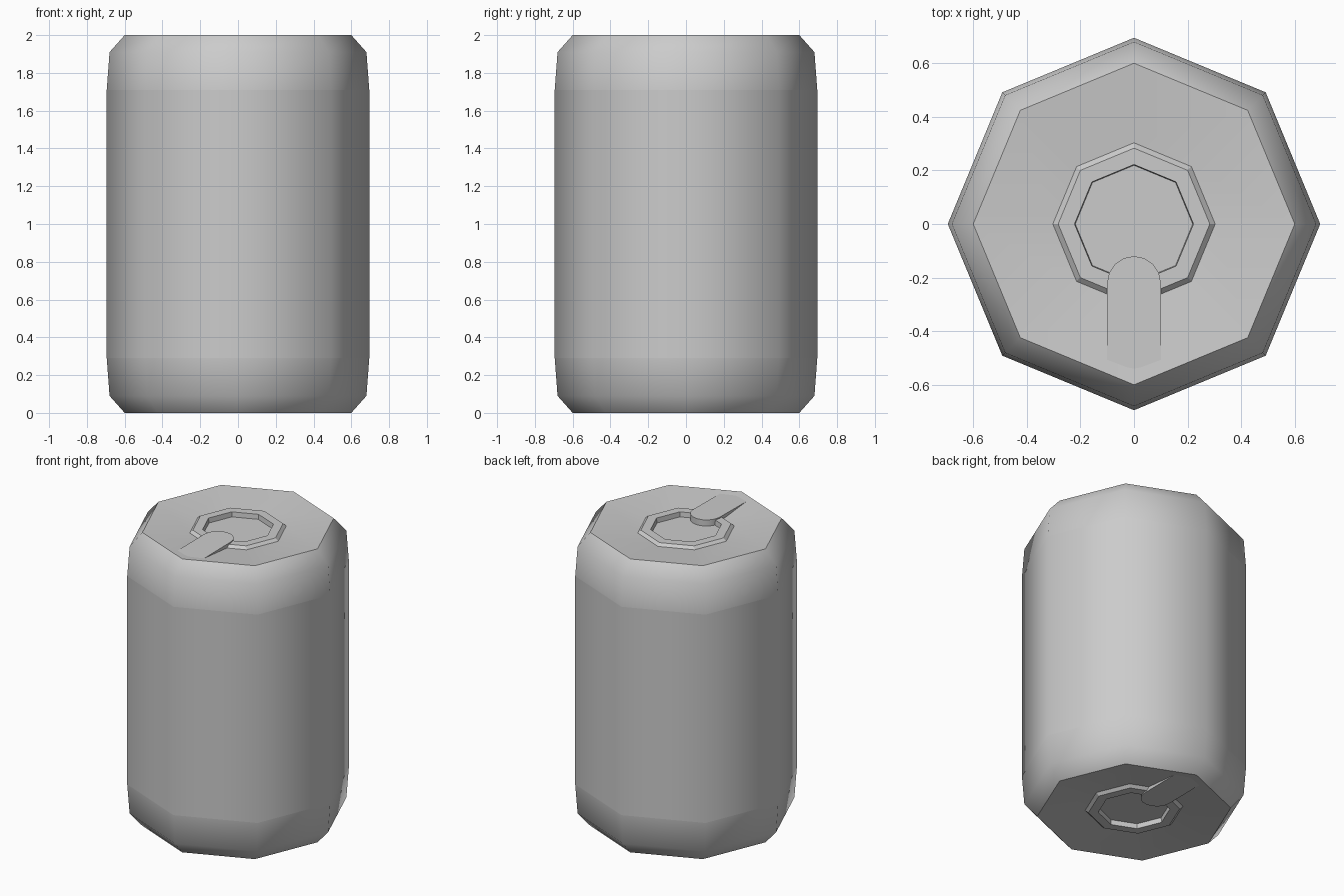
import bpy, bmesh
from math import sin, cos, pi, radians
from mathutils import Matrix

if "Cube" in bpy.data.objects:
    bpy.data.objects.remove(bpy.data.objects["Cube"])

SIDES = 8
FLIP = Matrix.Translation((0, 0, 2)) @ Matrix.Rotation(pi, 4, 'X')  # top -> bottom


def finish(name, bm, angle, flip):
    if flip:
        bm.transform(FLIP)
    mesh = bpy.data.meshes.new(name)
    bm.to_mesh(mesh)
    bm.free()
    ob = bpy.data.objects.new(name, mesh)
    bpy.context.collection.objects.link(ob)
    bpy.ops.object.select_all(action='DESELECT')
    ob.select_set(True)
    bpy.context.view_layer.objects.active = ob
    bpy.ops.object.shade_smooth_by_angle(angle=radians(angle))


def revolve(name, profile, angle, cap=False, flip=False):
    """Eight-sided revolve of (radius, z) points listed from bottom/outside inwards."""
    bm = bmesh.new()
    rings = [[bm.verts.new((r * cos(2 * pi * i / SIDES), r * sin(2 * pi * i / SIDES), z))
              for i in range(SIDES)] for r, z in profile]
    for a, b in zip(rings, rings[1:]):
        for i in range(SIDES):
            j = (i + 1) % SIDES
            bm.faces.new((a[i], a[j], b[j], b[i]))
    if cap:
        bm.faces.new(rings[-1])
    finish(name, bm, angle, flip)


def tab(name, flip):
    """Round-nosed tab sloping down into the lid."""
    nose = [(0.1 * cos(pi * i / 8), -0.22 + 0.1 * sin(pi * i / 8)) for i in range(9)]
    outline = nose + [(-0.1, -0.52), (0, -0.54), (0.1, -0.52)]

    def top_z(y):
        return 1.999 + (y + 0.12) * 0.01
    bm = bmesh.new()
    top = [bm.verts.new((x, y, top_z(y))) for x, y in outline]
    low = [bm.verts.new((x, y, 1.955 + max(0, -0.22 - y) * 0.1)) for x, y in outline]
    bm.faces.new(top)
    bm.faces.new(low[::-1])
    for i in range(len(top)):
        j = (i + 1) % len(top)
        bm.faces.new((top[j], top[i], low[i], low[j]))
    bmesh.ops.recalc_face_normals(bm, faces=bm.faces)
    finish(name, bm, 30, flip)


# Straight wall
revolve("can_wall", [(0.695, 0.29), (0.695, 1.71)], 50)

# Shoulders, dished lids with raised rings, and tabs at both ends
for side, flip in (("top", False), ("bottom", True)):
    revolve(side + "_shoulder", [(0.695, 1.71), (0.68, 1.91), (0.6, 2.0)], 50, flip=flip)
    revolve(side + "_lid", [(0.6, 2.0), (0.303, 1.972), (0.283, 1.99), (0.222, 1.99),
                            (0.219, 1.957)], 30, cap=True, flip=flip)
    tab(side + "_tab", flip)
